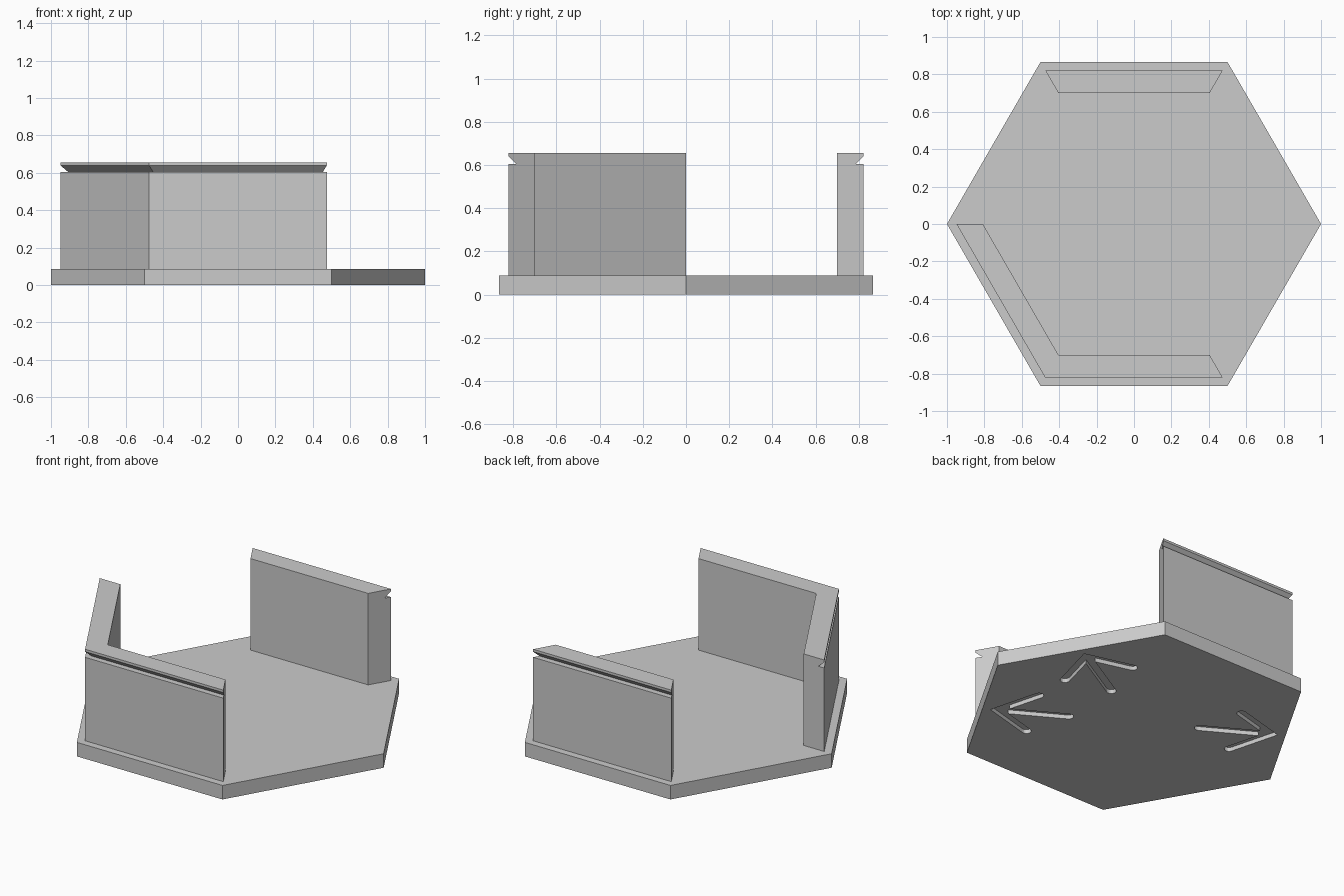
import bpy, bmesh
from math import radians, cos, sin, sqrt, pi
from mathutils import Matrix, Vector

cube = bpy.data.objects.get("Cube")
if cube:
    bpy.data.objects.remove(cube, do_unlink=True)

BASE_H = 0.087
WALL_H = 0.655

grey = bpy.data.materials.new("plain_grey")
grey.use_nodes = True
grey.diffuse_color = (0.6, 0.6, 0.6, 1)
grey.node_tree.nodes["Principled BSDF"].inputs["Base Color"].default_value = (0.6, 0.6, 0.6, 1)


def make_object(name, bm):
    bmesh.ops.recalc_face_normals(bm, faces=bm.faces)
    mesh = bpy.data.meshes.new(name)
    bm.to_mesh(mesh)
    bm.free()
    mesh.materials.append(grey)
    obj = bpy.data.objects.new(name, mesh)
    bpy.context.collection.objects.link(obj)
    return obj


def prism(bm, outline, z0, z1, turn=0):
    """Extrude a flat outline from z0 to z1, turned about z."""
    rot = Matrix.Rotation(radians(turn), 3, "Z")
    face = bm.faces.new([bm.verts.new(rot @ Vector((x, y, z0))) for x, y in outline])
    top = bmesh.ops.extrude_face_region(bm, geom=[face])["geom"]
    verts = [g for g in top if isinstance(g, bmesh.types.BMVert)]
    bmesh.ops.translate(bm, verts=verts, vec=(0, 0, z1 - z0))


def arrow_outline(tip=0.82, tail=0.345, arm=0.314, w=0.055):
    """Arrow pointing along +x with round stroke ends."""
    d = Vector((-1, 1)) / sqrt(2)
    n = Vector((-1, -1)) / sqrt(2)
    cap = Vector((tip, 0)) + d * arm + n * w / 2
    half = []
    for i in range(9):
        a = pi * i / 8
        half.append(cap + (d * sin(a) - n * cos(a)) * w / 2)
    half.append(Vector((tip - w * sqrt(2) - w / 2, w / 2)))
    for i in range(4):
        a = pi / 2 * (1 + i / 4)
        half.append(Vector((tail + w / 2 + cos(a) * w / 2, sin(a) * w / 2)))
    mirrored = [Vector((p.x, -p.y)) for p in reversed(half)]
    return [Vector((tip, 0))] + half + [Vector((tail, 0))] + mirrored


def wall(name, corners):
    """Sweep the notched wall section around the given hexagon corners."""
    section = [(0.70, BASE_H - 0.01), (0.822, BASE_H - 0.01), (0.822, 0.605),
               (0.787, 0.605), (0.822, 0.64), (0.822, WALL_H), (0.70, WALL_H)]
    bm = bmesh.new()
    rings = []
    for deg in corners:
        a = radians(deg)
        k = 1 / cos(radians(30))
        rings.append([bm.verts.new((r * k * cos(a), r * k * sin(a), z)) for r, z in section])
    count = len(section)
    for r0, r1 in zip(rings, rings[1:]):
        for i in range(count):
            j = (i + 1) % count
            bm.faces.new((r0[i], r0[j], r1[j], r1[i]))
    bm.faces.new(rings[0])
    bm.faces.new(rings[-1])
    return make_object(name, bm)


# Hexagonal floor slab
bm = bmesh.new()
prism(bm, [(cos(radians(a)), sin(radians(a))) for a in range(0, 360, 60)], 0, BASE_H)
base = make_object("hex_base", bm)

# Arrow grooves underneath, pointing at the three open sides
bm = bmesh.new()
for turn in (-30, 30, 150):
    prism(bm, arrow_outline(), -0.05, 0.025, turn)
cutter = make_object("arrow_cutter", bm)
cutter.hide_render = True
mod = base.modifiers.new("arrow_grooves", "BOOLEAN")
mod.operation = "DIFFERENCE"
mod.solver = "EXACT"
mod.object = cutter
bpy.context.view_layer.objects.active = base
bpy.ops.object.modifier_apply(modifier=mod.name)
bpy.data.objects.remove(cutter, do_unlink=True)

# Walls with a notch under the outer rim
wall("corner_wall", (180, 240, 300))
wall("back_wall", (60, 120))
